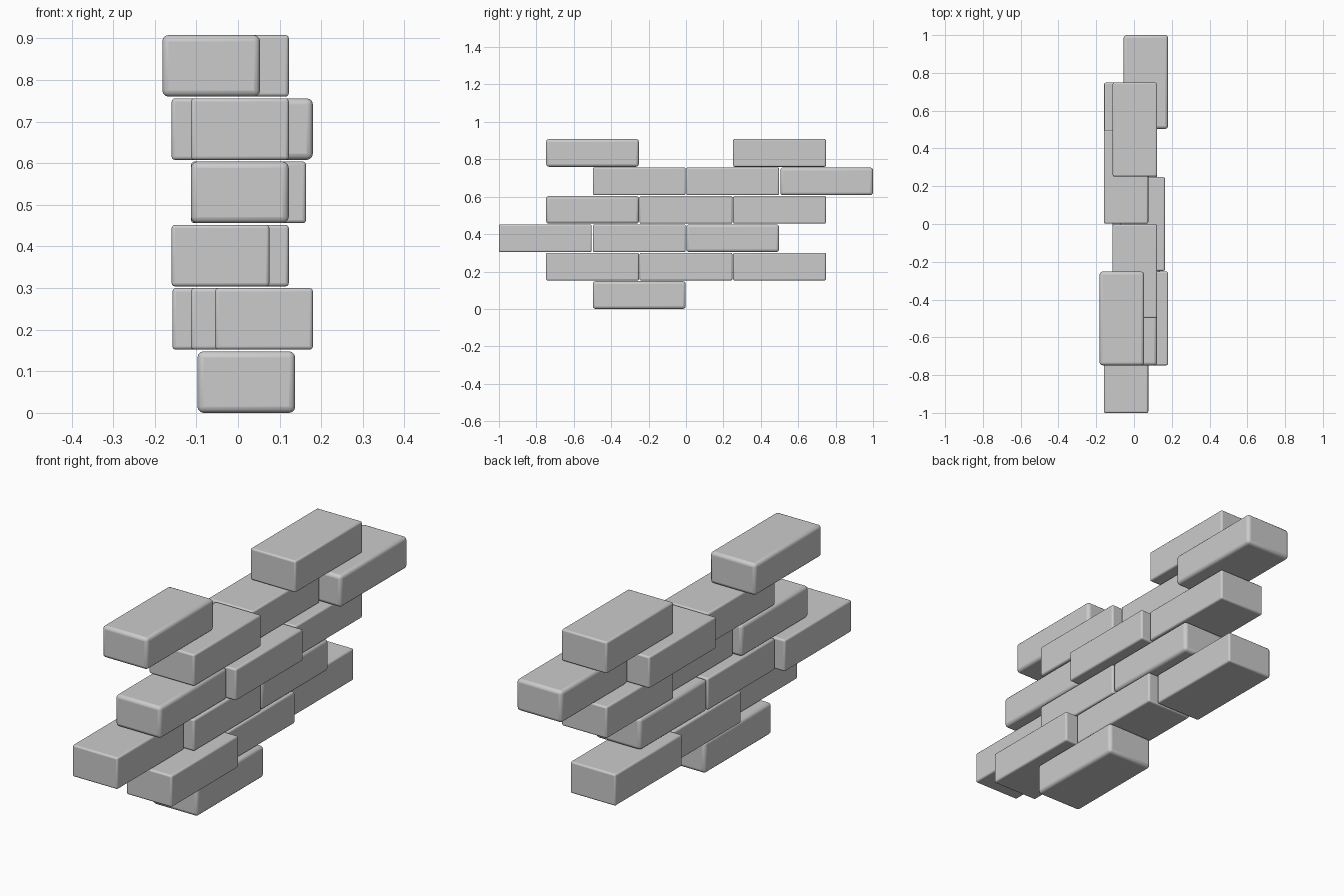
import bpy

if "Cube" in bpy.data.objects:
    bpy.data.objects.remove(bpy.data.objects["Cube"])

LENGTH, WIDTH, HEIGHT = 0.496, 0.235, 0.148
PITCH = 0.152

# Each course from the bottom: (x centre, y centre, worn edges)
courses = [
    [(0.020, -0.25, True)],
    [(0.0625, -0.5, False), (0.0045, 0.0, False), (-0.040, 0.5, False)],
    [(-0.042, -0.75, False), (0.0045, -0.25, False), (0.0045, 0.25, True)],
    [(0.0045, -0.5, True), (0.046, 0.0, False), (0.0045, 0.5, False)],
    [(0.0045, -0.25, False), (-0.042, 0.25, False), (0.0625, 0.75, True)],
    [(-0.0645, -0.5, True), (0.0045, 0.5, False)],
]


def brick(name, x, y, z, worn):
    bpy.ops.mesh.primitive_cube_add(size=1, location=(x, y, z))
    ob = bpy.context.object
    ob.name = name
    ob.scale = (WIDTH, LENGTH, HEIGHT)
    bpy.ops.object.transform_apply(location=False, rotation=False, scale=True)
    # Rounded brick edges, softer on worn bricks
    bev = ob.modifiers.new("rounded_edges", 'BEVEL')
    bev.width = 0.015 if worn else 0.008
    bev.segments = 3
    bpy.ops.object.shade_smooth_by_angle(angle=0.7)


# Bricks in running bond, each pushed in or out of the wall face
for row, bricks in enumerate(courses):
    for col, (x, y, worn) in enumerate(bricks):
        # outermost bricks reach exactly one unit from the centre
        y += 0.002 * (y > 0.7) - 0.002 * (y < -0.7)
        brick(f"brick_row{row + 1}_{col + 1}", x, y,
              HEIGHT / 2 + row * PITCH, worn)
